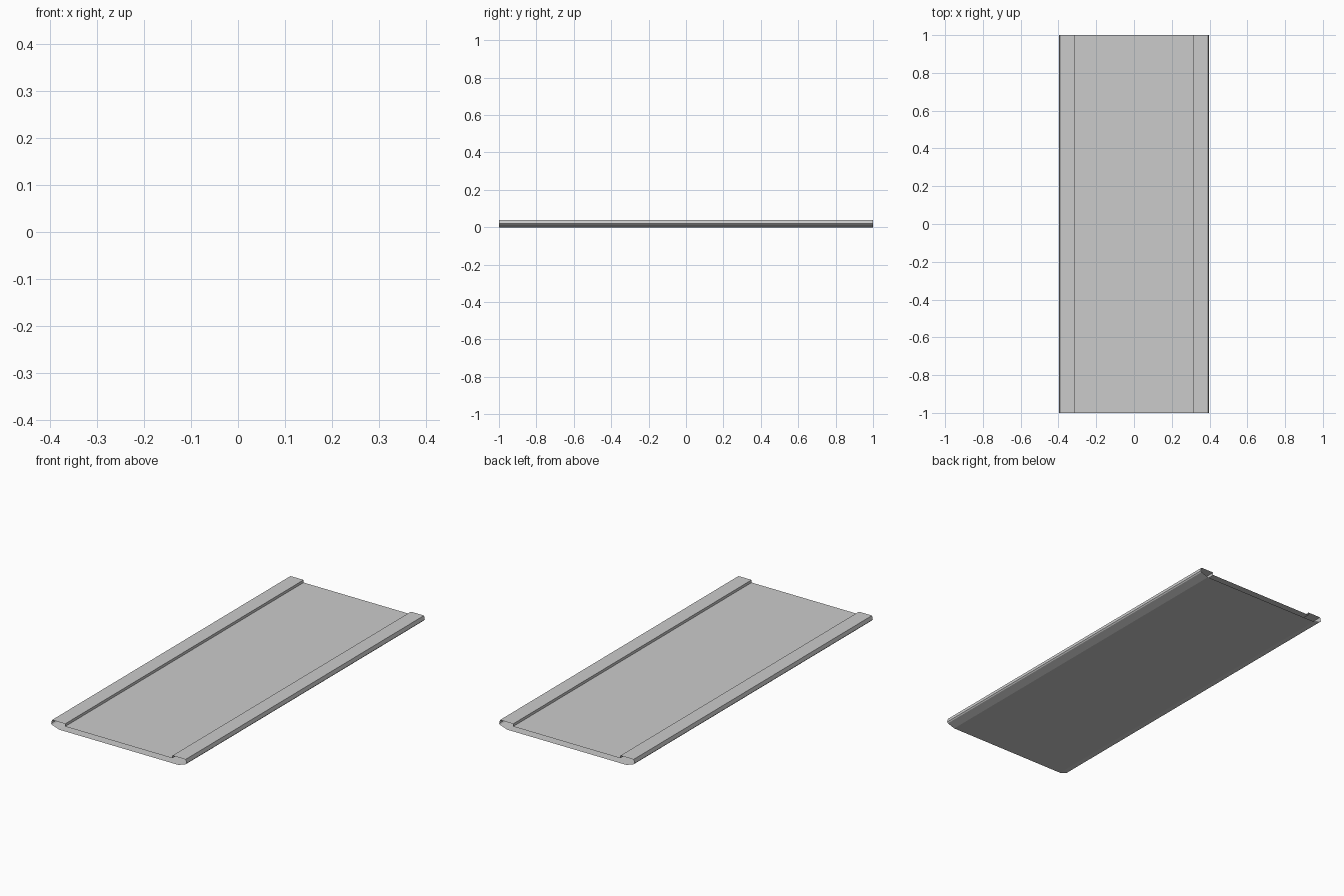
import bpy, bmesh

if "Cube" in bpy.data.objects:
    bpy.data.objects.remove(bpy.data.objects["Cube"])

LENGTH = 2.0

# Right half of the cross-section (x, z): bottom, sloped flank, side wall, rim, inner step, top plate
half = [(0.35, 0.0), (0.392, 0.014), (0.397, 0.02), (0.392, 0.04),
        (0.315, 0.04), (0.315, 0.026)]
# Mirror to a closed loop, counter-clockwise seen from the front
profile = half + [(-x, z) for x, z in reversed(half)]


def open_extrusion(name, points, length):
    """Sweep a closed profile along y, leaving both ends open."""
    bm = bmesh.new()
    front = [bm.verts.new((x, -length / 2, z)) for x, z in points]
    back = [bm.verts.new((x, length / 2, z)) for x, z in points]
    n = len(points)
    for i in range(n):
        j = (i + 1) % n
        bm.faces.new((front[i], back[i], back[j], front[j]))
    # Make the bottom face point down and the rest outward
    bm.normal_update()
    bm.faces.ensure_lookup_table()
    if bm.faces[n - 1].normal.z > 0:
        bmesh.ops.reverse_faces(bm, faces=bm.faces[:])
    mesh = bpy.data.meshes.new(name)
    bm.to_mesh(mesh)
    bm.free()
    obj = bpy.data.objects.new(name, mesh)
    bpy.context.collection.objects.link(obj)
    return obj


# Hollow deck panel with raised side rims and open ends
open_extrusion("deck_panel", profile, LENGTH)
